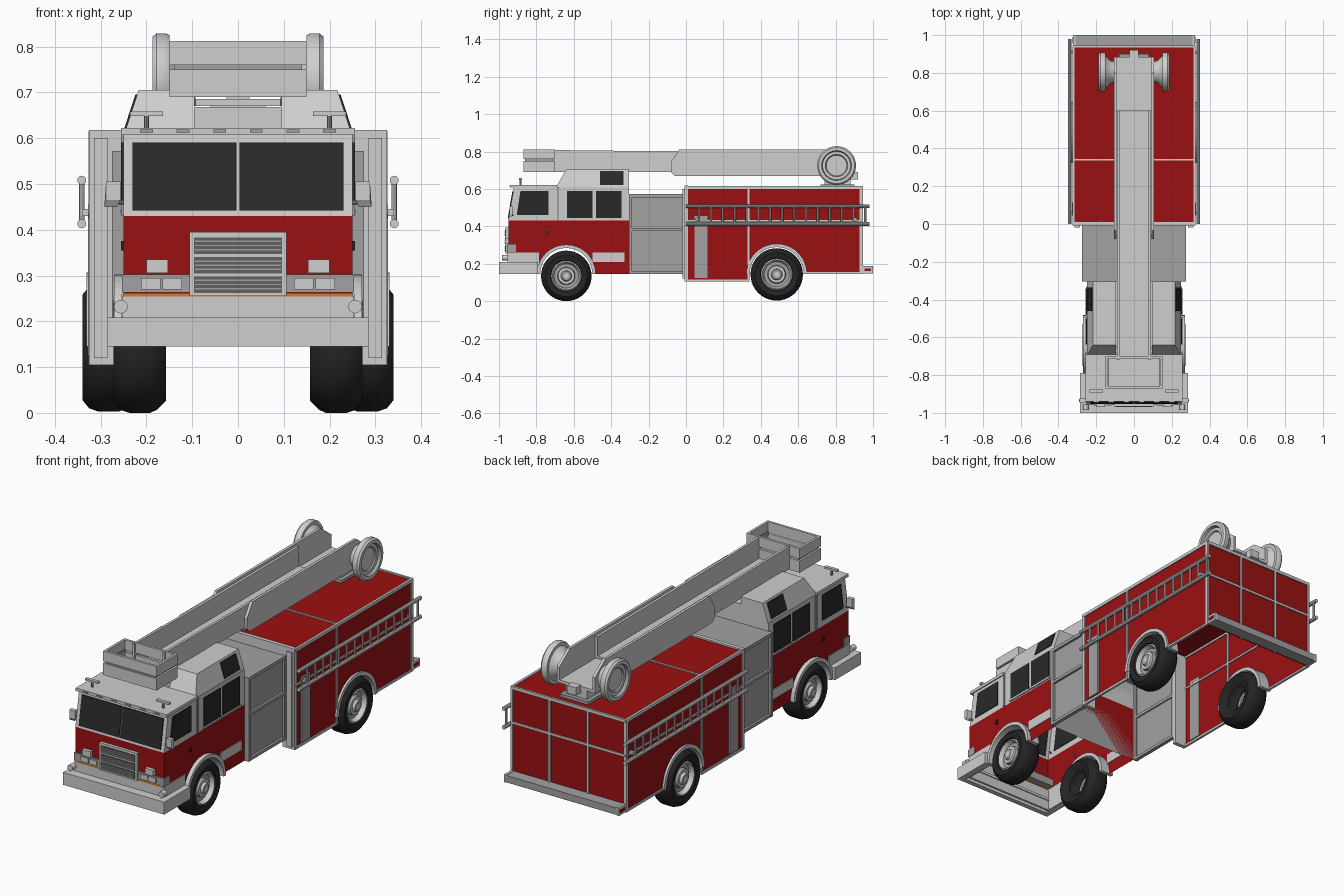
import bpy, bmesh, math
from itertools import product
from mathutils import Matrix, Vector

old = bpy.data.objects.get("Cube")
if old:
    bpy.data.objects.remove(old)


def material(name, r, g, b):
    m = bpy.data.materials.new(name)
    m.use_nodes = True
    m.diffuse_color = (r, g, b, 1)
    m.node_tree.nodes["Principled BSDF"].inputs["Base Color"].default_value = (r, g, b, 1)
    return m


RED = material("fire red", .33, .005, .006)
PALE = material("pale grey", .62, .62, .62)
GREY = material("panel grey", .36, .36, .36)
DARK = material("grille grey", .12, .12, .12)
GLASS = material("dark glass", .022, .022, .022)
RUBBER = material("tyre black", .018, .018, .018)
ORANGE = material("orange", .65, .2, .02)


def finish(name, bm, mats, smooth=False):
    bmesh.ops.recalc_face_normals(bm, faces=bm.faces)
    me = bpy.data.meshes.new(name)
    bm.to_mesh(me)
    bm.free()
    ob = bpy.data.objects.new(name, me)
    bpy.context.collection.objects.link(ob)
    for m in mats:
        me.materials.append(m)
    if smooth:
        bpy.ops.object.select_all(action='DESELECT')
        ob.select_set(True)
        bpy.context.view_layer.objects.active = ob
        bpy.ops.object.shade_smooth_by_angle(angle=math.radians(35))
    return ob


def prism(name, pts, x0, x1, mat, walls=None):
    """Side profile in (y, z), extruded across x; walls picks which edges get a face."""
    bm = bmesh.new()
    a = [bm.verts.new((x0, y, z)) for y, z in pts]
    b = [bm.verts.new((x1, y, z)) for y, z in pts]
    bm.faces.new(a)
    bm.faces.new(b[::-1])
    n = len(pts)
    for i in range(n) if walls is None else walls:
        j = (i + 1) % n
        bm.faces.new((a[i], b[i], b[j], a[j]))
    return finish(name, bm, [mat])


def box(name, x0, x1, y0, y1, z0, z1, mat):
    return prism(name, [(y0, z0), (y0, z1), (y1, z1), (y1, z0)], x0, x1, mat)


def pair(fn, name, pts, x0, x1, *rest):
    """Same part on the left (+x) and the right (-x)."""
    fn("left_" + name, pts, x0, x1, *rest)
    fn("right_" + name, pts, -x0, -x1, *rest)


def box_pair(name, x0, x1, *rest):
    box("left_" + name, x0, x1, *rest)
    box("right_" + name, -x1, -x0, *rest)


def hull(name, pts, mat):
    bm = bmesh.new()
    for p in pts:
        bm.verts.new(p)
    bmesh.ops.convex_hull(bm, input=bm.verts)
    return finish(name, bm, [mat])


def lathe(name, prof, y, z, side, mats, picks, steps=40):
    """Spin an (x, radius) profile about a cross axle."""
    bm = bmesh.new()
    rings = []
    for x, r in prof:
        rings.append([bm.verts.new((side * x, y + r * math.cos(math.tau * i / steps),
                                    z + r * math.sin(math.tau * i / steps))) for i in range(steps)])
    for k, (p, q) in enumerate(zip(rings, rings[1:])):
        for i in range(steps):
            j = (i + 1) % steps
            bm.faces.new((p[i], p[j], q[j], q[i])).material_index = picks[k]
    bm.faces.new(rings[-1]).material_index = picks[-1]
    return finish(name, bm, mats, True)


def tube(name, p, q, r, mat, sides=10):
    p, q = Vector(p), Vector(q)
    bm = bmesh.new()
    turn = (q - p).to_track_quat('Z', 'Y').to_matrix().to_4x4()
    bmesh.ops.create_cone(bm, cap_ends=True, segments=sides, radius1=r, radius2=r, depth=(q - p).length,
                          matrix=Matrix.Translation((p + q) / 2) @ turn)
    return finish(name, bm, [mat], True)


def arc(cy, cz, r, n=20):
    return [(cy + r * math.cos(math.pi * i / n), cz + r * math.sin(math.pi * i / n)) for i in range(n + 1)]


FRONT, REAR, SILL = -.64, .485, .145

# Cab shell, open underneath
prism("cab_lower", [(-.95, SILL), (-.95, .43), (-.305, .43), (-.305, SILL)] + arc(FRONT, SILL, .14),
      -.25, .25, RED, (0, 2))
prism("cab_upper", [(-.95, .43), (-.92, .61), (-.305, .61), (-.305, .43)], -.25, .25, PALE, (0, 1, 2))
box("roof_brow", -.256, .256, -.94, -.69, .607, .622, PALE)
box("roof_channel", -.1, .1, -.66, -.305, .61, .668, PALE)
for side, label in ((1, "left"), (-1, "right")):
    hull(label + "_raised_roof", [(side * x, y, z) for x, y, z in (
        (.095, -.695, .61), (.248, -.695, .61), (.095, -.64, .705), (.217, -.64, .705),
        (.095, -.305, .61), (.248, -.305, .61), (.095, -.305, .705), (.217, -.305, .705))], PALE)
    hull(label + "_roof_window", [(side * (.248 - (z - .61) * .326 + d), y, z)
                                  for y, z, d in product((-.46, -.335), (.62, .695), (-.003, .004))], GLASS)
    # Headlights, lamps, mirrors and roof beacons
    for n, x in enumerate((-.0235, .0235)):
        x = side * (.167 + x)
        box(f"{label}_headlight_{n}", x - .021, x + .021, -.964, -.95, .27, .295, PALE)
    tube(label + "_bumper_lamp", (side * .256, -.985, .232), (side * .256, -.955, .232), .015, PALE, 16)
    tube(label + "_mirror_arm", (side * .24, -.925, .46), (side * .275, -.935, .46), .005, GREY)
    hull(label + "_mirror", [(side * x, y, z) for x, y, z in product((.257, .288), (-.945, -.925), (.465, .505))]
         + [(side * x, -.935, .45) for x in (.264, .292)], PALE)
    tube(label + "_beacon_stem", (side * .2, -.885, .62), (side * .2, -.885, .652), .006, GREY)
    box(label + "_beacon_bar", side * .2 - .036, side * .2 + .036, -.893, -.877, .648, .658, PALE)
box_pair("turn_lamp", .153, .2, -.968, -.95, .305, .335, PALE)
box_pair("headlight_panel", .105, .253, -.957, -.91, .263, .302, GREY)
for n in range(6):
    x = -.2 + n * .08
    box(f"marker_light_{n}", x - .014, x + .014, -.945, -.93, .612, .619, GREY)

# Windows
pair(prism, "windscreen", [(-.953, .442), (-.928, .59), (-.92, .59), (-.945, .442)], .003, .23, GLASS)
pair(prism, "door_window", [(-.905, .46), (-.885, .59), (-.735, .59), (-.735, .46)], .247, .254, GLASS)
for n, y in enumerate((-.635, -.48)):
    box_pair(f"crew_window_{n}", .247, .254, y, y + .135, .445, .59, GLASS)
    box_pair(f"crew_window_sill_{n}", .25, .257, y - .006, y + .141, .435, .444, PALE)
box_pair("door_handle", .25, .256, -.75, -.735, .355, .375, GLASS)
box_pair("door_post", .25, .256, -.69, -.68, .43, .61, GREY)

# Grille, lower trim and bumper
box("grille_frame", -.106, .106, -.965, -.95, .255, .395, PALE)
for row, z in enumerate((.262, .304, .347)):
    box(f"grille_mesh_{row}", -.096, .096, -.968, -.96, z, z + .036, DARK)
    for n in range(3):
        box(f"grille_slat_{row}_{n}", -.096, .096, -.97, -.96, z + .008 + n * .009, z + .011 + n * .009, GREY)
box("orange_stripe", -.25, .25, -.956, -.948, .254, .262, ORANGE)
box("front_skirt", -.253, .253, -.955, -.945, SILL, .254, PALE)
box_pair("front_skirt_side", .248, .254, -.95, -.785, SILL, .26, PALE)
box_pair("cab_side_stripe", .248, .254, -.5, -.33, .21, .26, PALE)
box("bumper_face", -.285, .285, -1, -.975, SILL, .208, PALE)
box("bumper_top", -.285, .285, -.985, -.94, .195, .208, PALE)
box_pair("bumper_side", .255, .285, -.985, -.79, SILL, .208, PALE)

# Pump section with recessed-looking panels
prism("pump_housing", [(-.305, SILL), (-.305, .57), (0, .57), (0, SILL)], -.262, .262, GREY, (0, 1))
for n, (z0, z1) in enumerate(((SILL, .16), (.375, .39), (.555, .572))):
    box_pair(f"pump_rail_{n}", .255, .274, -.305, 0, z0, z1, GREY)
for n, y in enumerate((-.305, -.018)):
    box_pair(f"pump_post_{n}", .255, .275, y, y + .016, SILL, .572, GREY)

# Rear body shell, open underneath
prism("rear_body", [(0, .105), (0, .61), (.94, .61), (.94, SILL)] + arc(REAR, SILL, .15) + [(.335, .105)],
      -.32, .32, RED, (1, 2))
box_pair("body_front_wall", .255, .325, -.008, .012, .105, .615, PALE)
box_pair("body_front_step", .285, .315, -.018, 0, .12, .6, PALE)
box("body_front_header", -.325, .325, -.008, .012, .565, .618, PALE)
for n, (y0, y1, z0, z1) in enumerate(((0, .94, .6, .616), (0, .335, .105, .117), (.64, .94, SILL, .155),
                                      (.328, .34, .105, .615), (.928, .945, SILL, .615), (0, .94, .425, .435))):
    box_pair(f"body_trim_{n}", .314, .326, y0, y1, z0, z1, PALE)
box("roof_cross_trim", -.32, .32, .335, .345, .606, .615, PALE)
box("roof_rear_trim", -.32, .32, .935, .946, .6, .616, PALE)
box("rear_cross_trim", -.32, .32, .935, .946, .425, .437, PALE)
box_pair("rear_upright_trim", .102, .113, .935, .946, SILL, .61, PALE)
box_pair("side_locker", .318, .328, .045, .115, .125, .455, GREY)
box("tailboard", -.32, .32, .935, 1, .15, .185, GREY)
box_pair("tailboard_edge", .31, .323, .935, 1, .148, .188, PALE)
box_pair("tail_lamp", .32, .326, .955, .99, .16, .175, RED)

# Fenders and wheels
for label, cy, x0, x1, r in (("front_fender", FRONT, .2, .271, .157), ("rear_fender", REAR, .26, .331, .162)):
    pair(prism, label, arc(cy, SILL, r) + arc(cy, SILL, r - .018)[::-1], x0, x1, PALE)
for label, cy, cz, x0, r in (("front_wheel", FRONT, .135, .157, .135), ("rear_wheel", REAR, .143, .225, .14)):
    tread = [(.02, .45), (.005, .6), (0, .8), (.02, .95), (.035, 1), (.08, 1), (.1, .95), (.115, .82), (.11, .62),
             (.102, .6), (.108, .55), (.085, .48), (.085, .35), (.1, .32), (.1, .22), (.112, .18), (.112, .09)]
    picks = [0] * 9 + [1, 1, 2, 2, 1, 1, 2, 1]
    for side, name in ((1, "left_"), (-1, "right_")):
        lathe(name + label, [(x0 + x, k * r) for x, k in tread], cy, cz, side, [RUBBER, PALE, GREY], picks)
        box(name + label + "_axle", min(0, side * x0), max(0, side * x0) + side * .03 * (side > 0),
            cy - .015, cy + .015, cz - .015, cz + .015, DARK) if label == "none" else None

# Side ladders
for side, name in ((1, "left_"), (-1, "right_")):
    x = side * .341
    for n, z in enumerate((.413, .508)):
        tube(f"{name}ladder_rail_{n}", (x, 0, z), (x, .98, z), .01, PALE)
    for n in range(15):
        y = .07 + n * .0635
        tube(f"{name}ladder_rung_{n}", (x, y, .413), (x, y, .508), .006, PALE, 8)
    for n, y in enumerate((.05, .9)):
        box(f"{name}ladder_bracket_{n}", min(x, side * .315), max(x, side * .315), y, y + .015, .43, .445, PALE)

# Telescopic boom: outer and inner channels
pair(prism, "outer_boom_wall", [(-.08, .69), (-.08, .745), (-.035, .812), (.8, .812), (.885, .75), (.885, .67), (-.06, .67)],
     .093, .107, PALE)
box("outer_boom_floor", -.1, .1, -.06, .885, .67, .685, PALE)
pair(prism, "inner_boom_wall", [(-.72, .692), (-.72, .808), (-.2, .802), (.6, .8), (.6, .69)], .078, .091, PALE)
box("inner_boom_floor", -.085, .085, -.72, .6, .69, .702, PALE)

# Basket: two stacked bands and a floor
for n, (z0, z1) in enumerate(((.69, .75), (.76, .812))):
    box_pair(f"basket_side_{n}", .138, .15, -.87, -.7, z0, z1, PALE)
    for m, y in enumerate((-.87, -.712)):
        box(f"basket_end_{n}_{m}", -.15, .15, y, y + .012, z0, z1, PALE)
box("basket_inner_band", -.14, .14, -.862, -.858, .745, .765, GREY)
box_pair("basket_inner_side", .136, .14, -.86, -.705, .745, .765, GREY)
box("basket_floor", -.145, .145, -.865, -.705, .69, .7, PALE)

# Rear pivot and reels
box("boom_pedestal", -.06, .06, .74, .88, .61, .672, PALE)
box("pedestal_foot", -.08, .08, .72, .9, .61, .625, GREY)
box("boom_latch", -.025, .025, .88, .92, .65, .69, PALE)
reel = [(.1, .055), (.125, .06), (.15, .085), (.15, .1), (.158, .104), (.178, .104), (.187, .096), (.187, .08),
        (.172, .075), (.172, .06), (.165, .055)]
for side, name in ((1, "left_"), (-1, "right_")):
    lathe(name + "reel", reel, .805, .725, side, [PALE, GREY], [0] * 7 + [1, 0, 1, 0])
